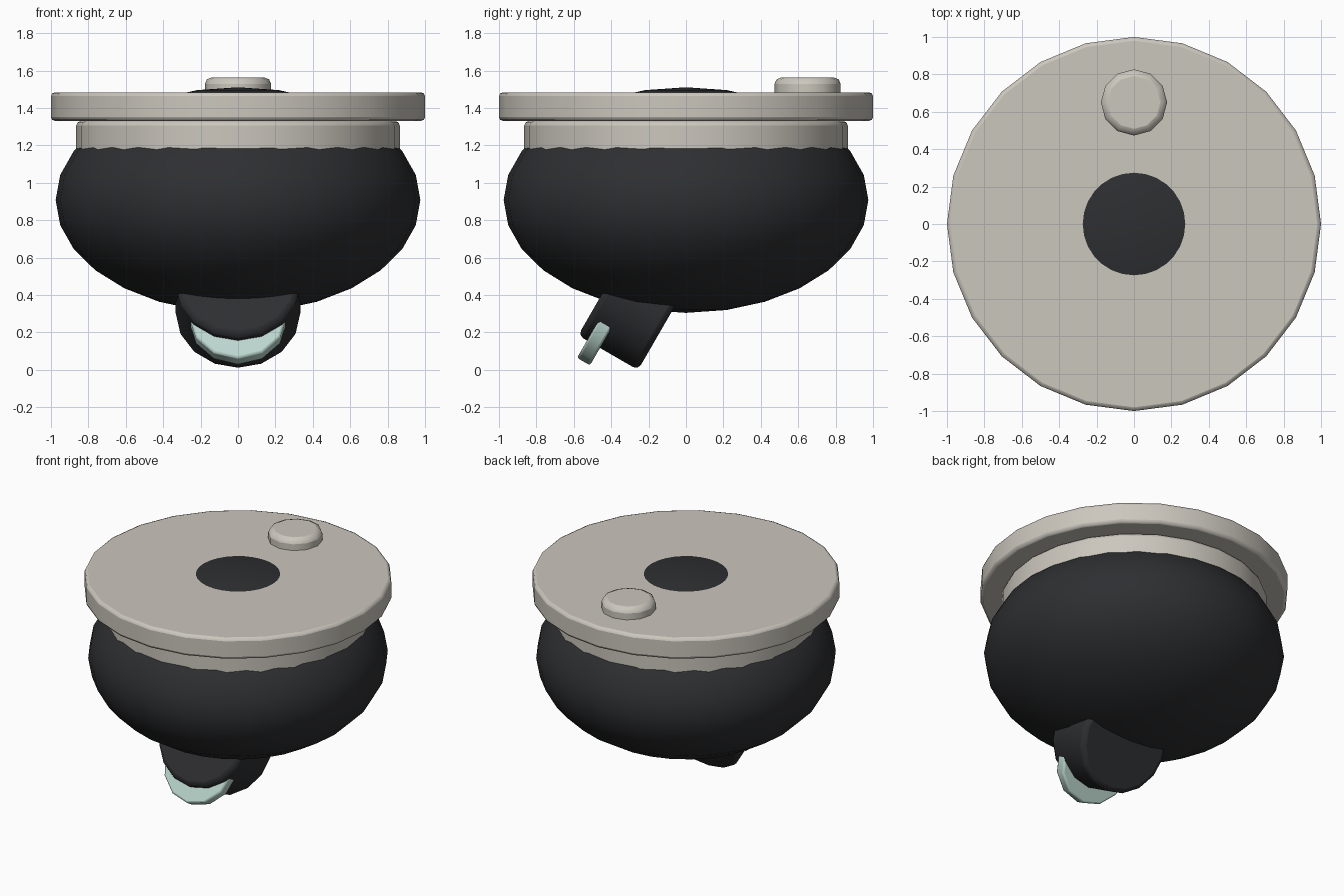
import bpy, math
from mathutils import Vector

if "Cube" in bpy.data.objects:
    bpy.data.objects.remove(bpy.data.objects["Cube"])


def material(name, color):
    m = bpy.data.materials.new(name)
    m.diffuse_color = (*color, 1)
    m.use_nodes = True
    m.node_tree.nodes["Principled BSDF"].inputs["Base Color"].default_value = m.diffuse_color
    return m


CREAM = material("warm_grey", (0.60, 0.57, 0.51))
DARK = material("charcoal", (0.027, 0.028, 0.031))
MINT = material("pale_mint", (0.50, 0.68, 0.62))


def finish(name, mat):
    ob = bpy.context.object
    ob.name = name
    ob.data.materials.append(mat)
    bpy.ops.object.shade_smooth_by_angle(angle=math.radians(40))
    return ob


def disc(name, mat, sides, radius, depth, centre, bevel, tilt=0):
    """Cylinder with softly rounded rims, tilted about x."""
    bpy.ops.mesh.primitive_cylinder_add(vertices=sides, radius=radius, depth=depth,
                                        location=centre, rotation=(tilt, 0, 0))
    ob = finish(name, mat)
    b = ob.modifiers.new("rim", 'BEVEL')
    b.width, b.segments = bevel, 2
    b.limit_method, b.angle_limit = 'ANGLE', math.radians(50)
    return ob


# squashed bowl body; its crown pokes through the lid as the dark spot
bpy.ops.mesh.primitive_uv_sphere_add(segments=28, ring_count=14, radius=1, location=(0, 0, 0.9075))
bpy.context.object.scale = (0.975, 0.975, 0.603)
finish("body", DARK)

# neck, lid and the button on the lid
disc("neck", CREAM, 24, 0.865, 0.23, (0, 0, 1.215), 0.025)
disc("lid", CREAM, 24, 1.0, 0.152, (0, 0, 1.407), 0.02)
disc("button", CREAM, 12, 0.177, 0.12, (0, 0.65, 1.503), 0.035)

# tilted snout under the body, with a mint disc set into its lower edge
TILT = math.radians(60)
axis = Vector((0, -math.sin(TILT), math.cos(TILT)))
up = Vector((0, math.cos(TILT), math.sin(TILT)))
snout = Vector((0, -0.25, 0.38))
disc("snout", DARK, 16, 0.333, 0.37, snout, 0.03, TILT)
disc("mouth", MINT, 12, 0.26, 0.08, snout + axis * 0.09 - up * 0.18, 0.012, TILT)
